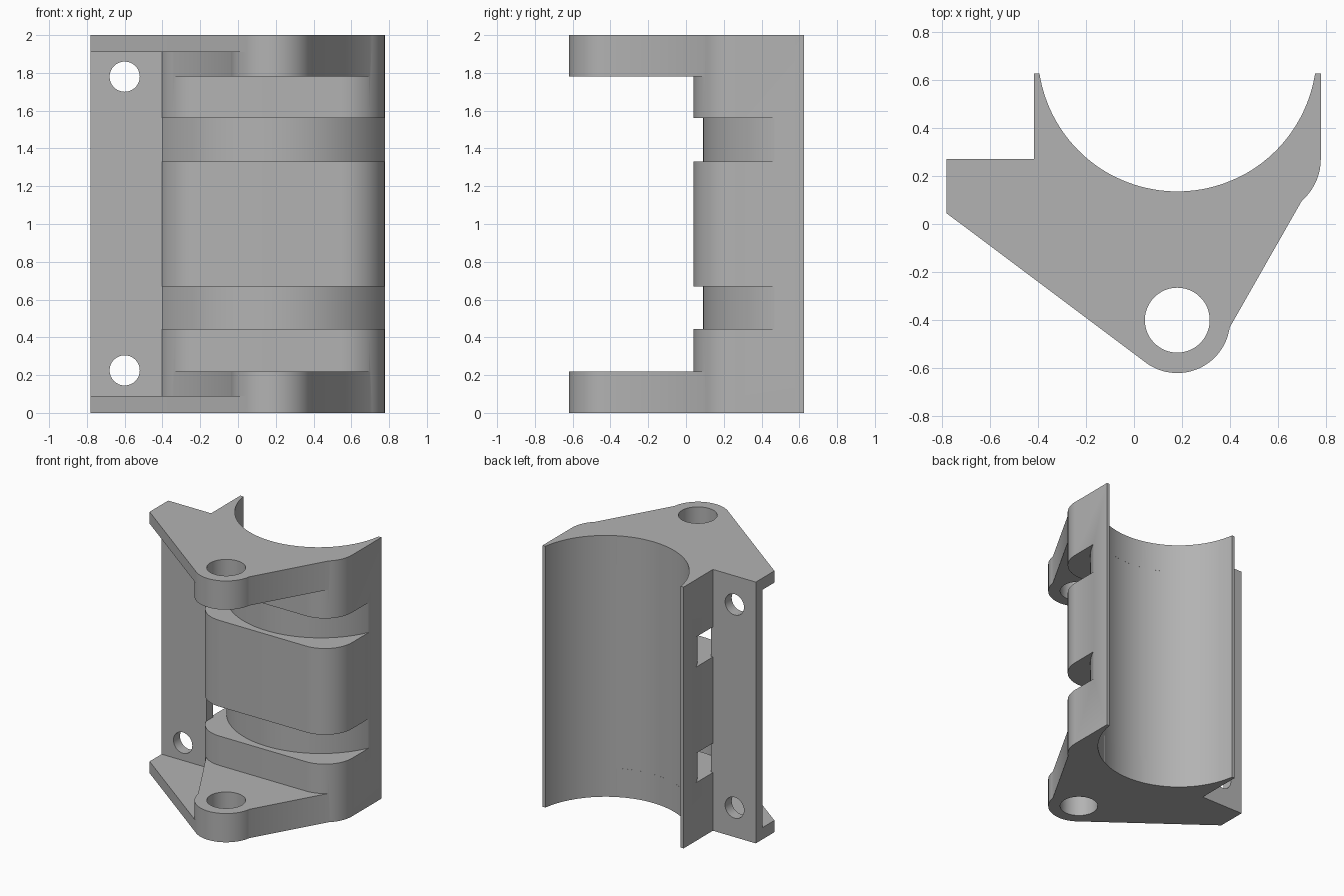
import bpy, bmesh
from math import cos, sin, radians, sqrt, atan2, degrees

if "Cube" in bpy.data.objects:
    bpy.data.objects.remove(bpy.data.objects["Cube"], do_unlink=True)

grey = bpy.data.materials.new("plain grey")
grey.use_nodes = True
GREY = (0.45, 0.45, 0.45, 1)
grey.diffuse_color = GREY
grey.node_tree.nodes["Principled BSDF"].inputs["Base Color"].default_value = GREY

AXIS = 0.18            # centre line shared by the bore and the bosses
HALF = 0.597           # half width of the cradle
BACK = 0.625
HEIGHT = 2.0
BORE_R, BORE_Y = 0.58, 0.715
BOSS_R, BOSS_Y = 0.22, -0.40
ROUND, ROUND_Y = 0.23, 0.27


def arc(cx, cy, r, start, end, steps):
    angles = [radians(start + (end - start) * i / steps) for i in range(steps + 1)]
    return [(cx + r * cos(a), cy + r * sin(a)) for a in angles]


def prism(name, profile, z0, z1):
    """Extrude a plan outline between two heights."""
    bm = bmesh.new()
    face = bm.faces.new([bm.verts.new((x, y, z0)) for x, y in profile])
    top = bmesh.ops.extrude_face_region(bm, geom=[face])["geom"]
    for v in top:
        if isinstance(v, bmesh.types.BMVert):
            v.co.z = z1
    bmesh.ops.recalc_face_normals(bm, faces=bm.faces)
    mesh = bpy.data.meshes.new(name)
    bm.to_mesh(mesh)
    bm.free()
    mesh.materials.append(grey)
    ob = bpy.data.objects.new(name, mesh)
    bpy.context.collection.objects.link(ob)
    return ob


def combine(target, other, operation):
    bpy.context.view_layer.objects.active = target
    mod = target.modifiers.new(operation.lower(), 'BOOLEAN')
    mod.operation, mod.object, mod.solver = operation, other, 'EXACT'
    bpy.ops.object.modifier_apply(modifier=mod.name)
    bpy.data.objects.remove(other, do_unlink=True)


# Cradle: rounded front corners, half-pipe bore open to the back
lip = degrees(atan2(BACK - BORE_Y, sqrt(BORE_R ** 2 - (BACK - BORE_Y) ** 2)))
inset = HALF - ROUND
cradle_outline = (
    [(AXIS - HALF, BACK)]
    + arc(AXIS - inset, ROUND_Y, ROUND, 180, 270, 16)
    + arc(AXIS + inset, ROUND_Y, ROUND, 270, 360, 16)
    + [(AXIS + HALF, BACK)]
    + arc(AXIS, BORE_Y, BORE_R, lip, -180 - lip, 64))
bracket = prism("pipe_bracket", cradle_outline, 0, HEIGHT)

# Two strap grooves following the bore
for z0, z1 in ((0.445, 0.67), (1.33, 1.56)):
    ring = arc(AXIS, 0.746, 0.656, 180, 360, 64)
    outer = [(AXIS + 0.8, 0.746), (AXIS + 0.8, -0.2), (AXIS - 0.8, -0.2), (AXIS - 0.8, 0.746)]
    combine(bracket, prism("groove_cutter", ring + outer, z0, z1), 'DIFFERENCE')

# Mounting flange with two screw holes
flange = prism("mounting_flange",
               [(-0.78, 0.19), (-0.40, 0.19), (-0.40, 0.27), (-0.78, 0.27)], 0, HEIGHT)
for z in (0.225, 1.78):
    hole = prism("screw_cutter", arc(0, 0, 0.08, 0, 348.75, 31), -0.2, 0.2)
    hole.rotation_euler.x = radians(90)
    hole.location = (-0.60, 0.23, z)
    bpy.context.view_layer.update()
    combine(flange, hole, 'DIFFERENCE')
combine(bracket, flange, 'UNION')

# Thick lugs and thin gussets, repeated at both ends
lug_outline = ([(AXIS - 0.52, 0.10)]
               + arc(AXIS, BOSS_Y, BOSS_R, 188, 352, 40)
               + [(AXIS + 0.52, 0.10), (AXIS + 0.4, 0.20), (AXIS - 0.4, 0.20)])
gusset_outline = [(-0.78, 0.045), (0.05, -0.577), (AXIS, -0.50), (AXIS, 0.12),
                  (-0.16, 0.20), (-0.30, 0.27), (-0.78, 0.27)]


def end_span(thickness, top):
    return (HEIGHT - thickness, HEIGHT) if top else (0, thickness)


for top in (False, True):
    combine(bracket, prism("lug", lug_outline, *end_span(0.22, top)), 'UNION')
    combine(bracket, prism("gusset", gusset_outline, *end_span(0.09, top)), 'UNION')

# Pivot hole and clean bore through both ends
pivot = prism("pivot_cutter", arc(AXIS, BOSS_Y, 0.135, 0, 352.5, 47), -0.1, HEIGHT + 0.1)
combine(bracket, pivot, 'DIFFERENCE')
bore = prism("bore_cutter", arc(AXIS, BORE_Y, BORE_R - 0.0005, 0, 357.5, 143), -0.1, HEIGHT + 0.1)
combine(bracket, bore, 'DIFFERENCE')

# Smooth the curved walls, keep edges crisp
bpy.ops.object.select_all(action='DESELECT')
bracket.select_set(True)
bpy.context.view_layer.objects.active = bracket
bpy.ops.object.shade_smooth_by_angle(angle=radians(25))
